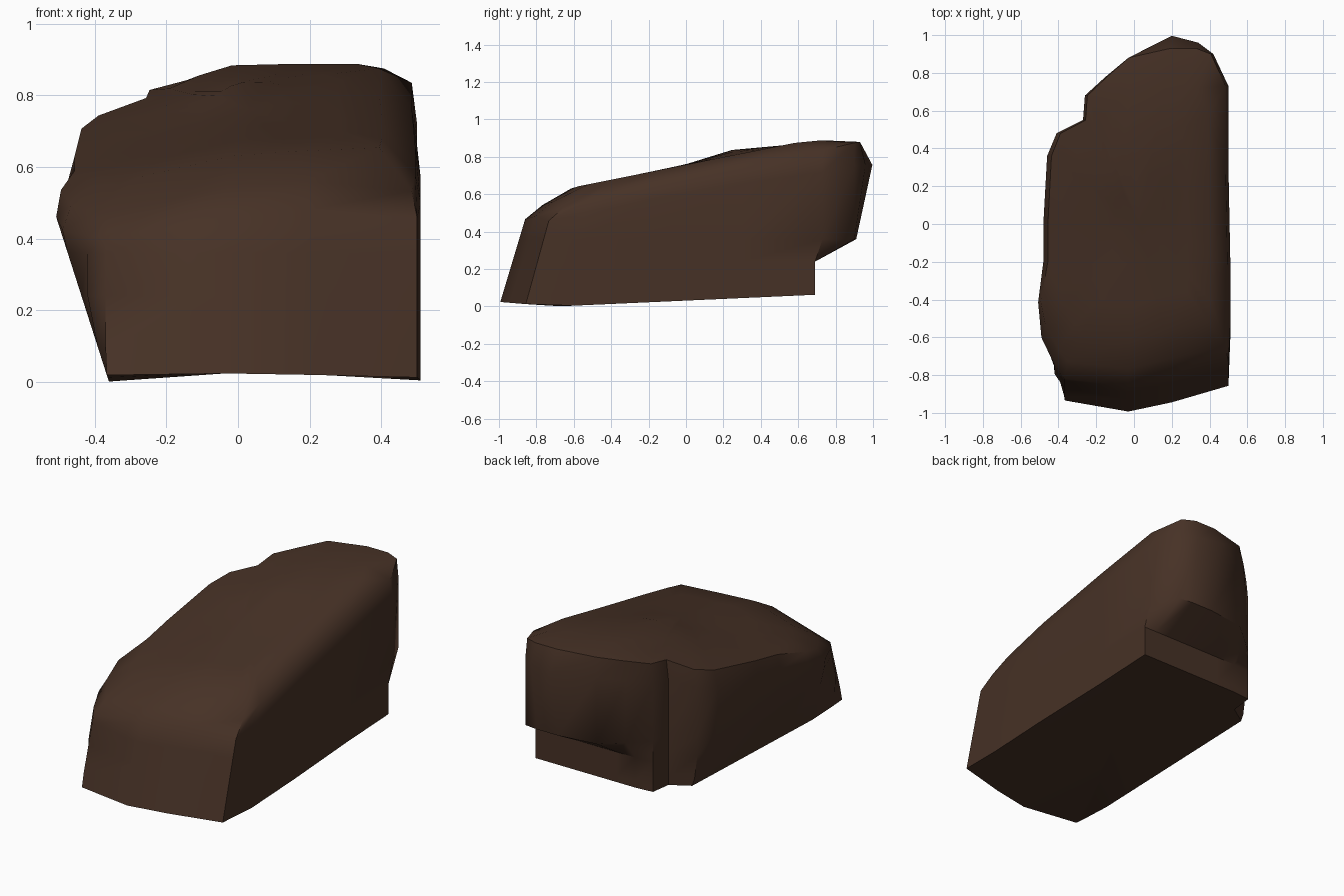
import bpy, bmesh, math

if "Cube" in bpy.data.objects:
    bpy.data.objects.remove(bpy.data.objects["Cube"])

# Widest outline of the rock seen from above (counter-clockwise)
OUTLINE = [(-0.37, -0.94), (-0.03, -1.0), (0.2, -0.95), (0.5, -0.86), (0.51, -0.6),
           (0.51, -0.2), (0.5, 0.3), (0.5, 0.73), (0.42, 0.9), (0.34, 0.96), (0.2, 1.0),
           (-0.03, 0.88), (-0.15, 0.78), (-0.26, 0.68), (-0.27, 0.55), (-0.41, 0.48),
           (-0.46, 0.36), (-0.48, 0.0), (-0.48, -0.2), (-0.52, -0.42), (-0.49, -0.67),
           (-0.42, -0.86)]
# Overhanging back: furthest y at each height
BACK = [(0, 0.69), (0.25, 0.69), (0.36, 0.91), (0.75, 1.0), (0.88, 0.93)]


def back_limit(z):
    for (z0, y0), (z1, y1) in zip(BACK, BACK[1:]):
        if z <= z1:
            return y0 + (y1 - y0) * max(0, z - z0) / (z1 - z0)
    return BACK[-1][1]


def top_z(x, y):
    # Rises to the back, falls to the left, with a low ridge
    z = min(0.75 + 0.2 * y, 0.88) - 0.25 * max(0, -x) - 0.5 * max(0, x - 0.41)
    return z + 0.03 * math.exp(-((x / 0.2) ** 2 + ((y - 0.23) / 0.15) ** 2))


def bottom_z(x, y):
    return max(0.0, 0.045 * (y + 0.7)) + 0.08 * max(0, -y - 0.7)


def shape(x, y, z, rim):
    # Slanted front, undercut left side and overhanging back
    weight = min(1, max(0, (-y - 0.4) / 0.5))
    y += weight * (0.3 * z + 0.07 * rim)
    y = min(y, back_limit(z))
    x = max(x, -0.36 - 0.32 * z)
    if rim:
        x = x * 0.97 if x > 0 else x * 0.95
    return x, y, z


bm = bmesh.new()
rings = []

# Side rings from the base up to the shoulder and the top rim
for level in ("base", 0.1, 0.24, 0.36, "shoulder", "rim"):
    ring = []
    for x, y in OUTLINE:
        rim = 0
        if level == "base":
            z = bottom_z(x, min(y, 0.69))
        elif level == "shoulder":
            z = 0.86 * top_z(x, y)
        elif level == "rim":
            z, rim = top_z(x, y), 1
        else:
            z = level
        ring.append(bm.verts.new(shape(x, y, z, rim)))
    rings.append(ring)

# Top surface rings shrinking to the middle
for s in (0.8, 0.55, 0.28):
    pts = [(v.co.x * s + 0.03 * (1 - s), v.co.y * s) for v in rings[5]]
    rings.append([bm.verts.new((x, y, top_z(x, y) + 0.008)) for x, y in pts])

n = len(OUTLINE)
for a, b in zip(rings, rings[1:]):
    for i in range(n):
        j = (i + 1) % n
        bm.faces.new((a[i], a[j], b[j], b[i]))

# Close the top and the underside
peak = bm.verts.new((0.03, 0, top_z(0.03, 0) + 0.008))
under = bm.verts.new((0.05, -0.1, 0.03))
for i in range(n):
    j = (i + 1) % n
    bm.faces.new((rings[-1][i], rings[-1][j], peak))
    bm.faces.new((rings[0][j], rings[0][i], under))

bmesh.ops.remove_doubles(bm, verts=bm.verts[:], dist=0.001)
bmesh.ops.recalc_face_normals(bm, faces=bm.faces[:])
mesh = bpy.data.meshes.new("rock")
bm.to_mesh(mesh)
bm.free()

rock = bpy.data.objects.new("rock", mesh)
bpy.context.collection.objects.link(rock)
brown = bpy.data.materials.new("dark brown stone")
brown.diffuse_color = (0.062, 0.031, 0.019, 1)
brown.use_nodes = True
brown.node_tree.nodes["Principled BSDF"].inputs["Base Color"].default_value = brown.diffuse_color
mesh.materials.append(brown)

bpy.context.view_layer.objects.active = rock
rock.select_set(True)
bpy.ops.object.shade_smooth_by_angle(angle=math.radians(50))
